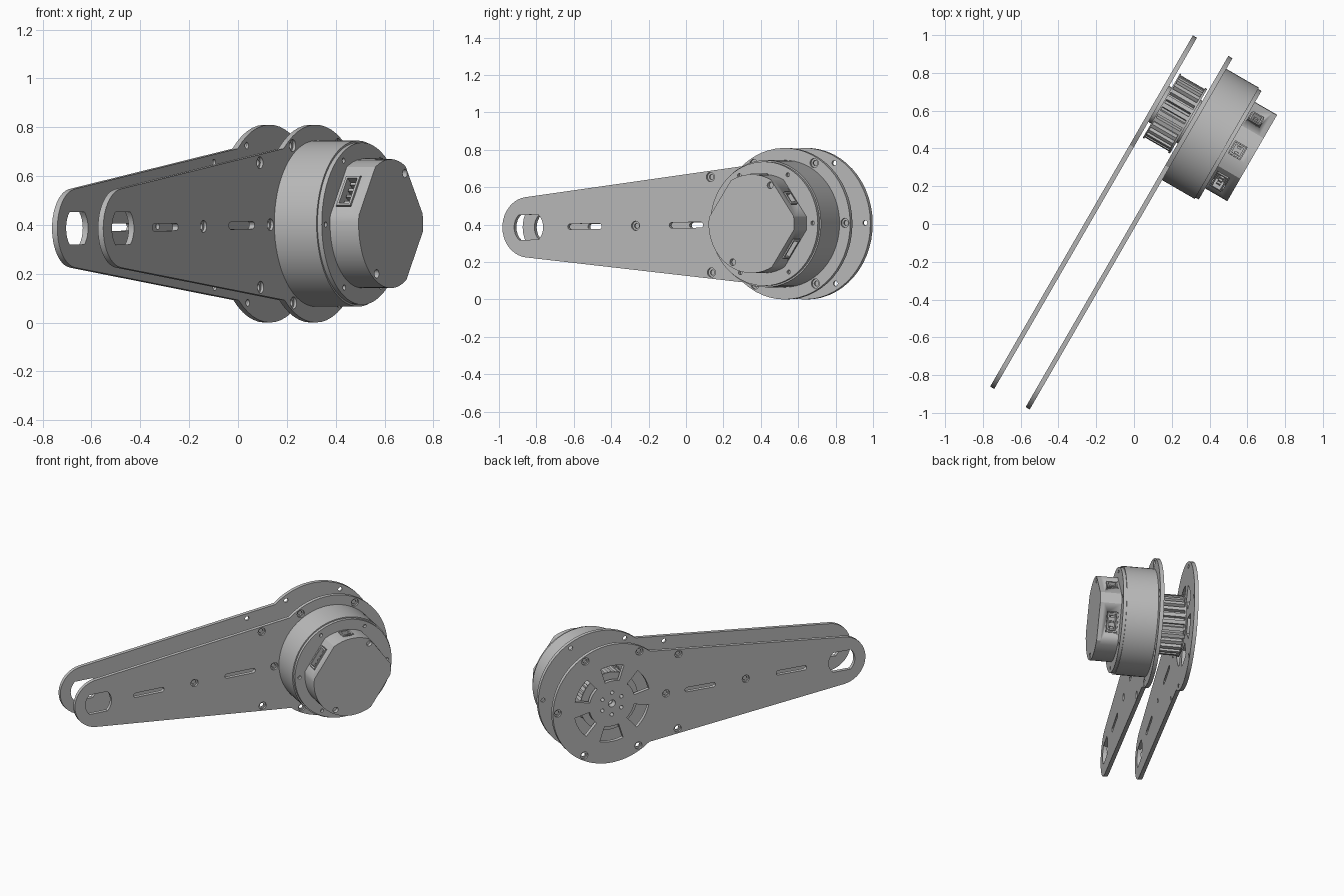
import bpy, bmesh, math
from mathutils import Matrix, Vector

if "Cube" in bpy.data.objects:
    bpy.data.objects.remove(bpy.data.objects["Cube"])

grey = bpy.data.materials.new("plain_grey")
grey.use_nodes = True
grey.diffuse_color = (0.5, 0.5, 0.5, 1)
grey.node_tree.nodes["Principled BSDF"].inputs["Base Color"].default_value = (0.5, 0.5, 0.5, 1)

# Arm frame: X along the arm, Y up, Z out of the motor face, origin on the motor axis
turn = math.radians(60)
along = Vector((math.cos(turn), math.sin(turn), 0))
out = Vector((math.sin(turn), -math.cos(turn), 0))
up = Vector((0, 0, 1))
FRAME = (Matrix.Translation((0.308, 0.533, 0.405))
         @ Matrix((along, up, out)).transposed().to_4x4()
         @ Matrix.Rotation(0.012, 4, 'Z'))


def arc(x, y, r, start, end, steps):
    angles = [math.radians(start + (end - start) * i / steps) for i in range(steps + 1)]
    return [(x + r * math.cos(a), y + r * math.sin(a)) for a in angles]


def circle(x, y, r, steps=16):
    return arc(x, y, r, 0, 360, steps)[:-1]


def ring(radius, hole, start=0):
    """Six round holes spaced evenly about the axis."""
    spots = circle(0, 0, radius, 6) if start == 0 else arc(0, 0, radius, start, start + 300, 5)
    return [circle(x, y, hole) for x, y in spots]


def slot(x, half, r):
    return arc(x + half - r, 0, r, -90, 90, 6) + arc(x - half + r, 0, r, 90, 270, 6)


def slab(name, outline, low, high, holes=(), place=FRAME):
    """Extrude a flat outline with holes from depth low to depth high."""
    curve = bpy.data.curves.new(name, 'CURVE')
    curve.dimensions = '2D'
    curve.fill_mode = 'BOTH'
    curve.extrude = (high - low) / 2
    for loop in [outline, *holes]:
        spline = curve.splines.new('POLY')
        spline.points.add(len(loop) - 1)
        for point, (x, y) in zip(spline.points, loop):
            point.co = (x, y, 0, 1)
        spline.use_cyclic_u = True
    temp = bpy.data.objects.new(name + "_outline", curve)
    bpy.context.collection.objects.link(temp)
    bpy.context.view_layer.update()
    mesh = bpy.data.meshes.new_from_object(temp.evaluated_get(bpy.context.evaluated_depsgraph_get()))
    bpy.data.objects.remove(temp)
    bm = bmesh.new()
    bm.from_mesh(mesh)
    bmesh.ops.remove_doubles(bm, verts=bm.verts, dist=1e-5)
    bmesh.ops.recalc_face_normals(bm, faces=bm.faces)
    bmesh.ops.translate(bm, verts=bm.verts, vec=(0, 0, (low + high) / 2))
    bm.to_mesh(mesh)
    bm.free()
    mesh.name = name
    mesh.materials.clear()
    mesh.materials.append(grey)
    obj = bpy.data.objects.new(name, mesh)
    bpy.context.collection.objects.link(obj)
    obj.matrix_world = place
    bpy.ops.object.select_all(action='DESELECT')
    obj.select_set(True)
    bpy.context.view_layer.objects.active = obj
    bpy.ops.object.shade_smooth_by_angle(angle=math.radians(30))
    return obj


def carve(obj, cutters):
    """Cut box-shaped pockets and remove the cutters."""
    for cutter in cutters:
        mod = obj.modifiers.new("pocket", 'BOOLEAN')
        mod.operation = 'DIFFERENCE'
        mod.object = cutter
        mod.solver = 'EXACT'
        bpy.context.view_layer.objects.active = obj
        bpy.ops.object.modifier_apply(modifier=mod.name)
        bpy.data.objects.remove(cutter)


# Arm plates: a large disc tapering to a small round end
END = -1.58
plate = arc(0, 0, 0.405, -130, 130, 40) + arc(END, 0, 0.162, 96.4, 263.6, 20)
flat = 48
end_hole = (arc(END, 0, 0.09, -flat, flat, 8) + arc(END, 0, 0.09, 180 - flat, 180 + flat, 8))
openings = [end_hole, slot(-1.234, 0.105, 0.015), slot(-0.607, 0.105, 0.015)]


def bolt_holes(r):
    side = [circle(x, y, r) for x, y in ((-0.455, 0.255), (-0.455, -0.255), (-0.92, 0))]
    return side + ring(0.372, r)


# Windows and hub holes of the back plate
windows = [arc(0, 0, 0.26, a - 18, a + 18, 8) + arc(0, 0, 0.155, a + 18, a - 18, 6)
           for a in range(30, 390, 60)]
hub_holes = [circle(0, 0, 0.024)] + ring(0.075, 0.012, 30)
back_holes = openings + windows + hub_holes

slab("front_plate_outer", plate, 0, 0.0125, openings + bolt_holes(0.025))
slab("front_plate_inner", plate, -0.0125, 0, openings + bolt_holes(0.014))
slab("back_plate_inner", plate, -0.217, -0.2045, back_holes + bolt_holes(0.014))
slab("back_plate_outer", plate, -0.2295, -0.217, back_holes + bolt_holes(0.025))

# Toothed pulley between the plates
TEETH = 26
tooth_outline = []
for i in range(TEETH):
    for step, r in ((0, 0.19), (0.5, 0.19), (0.6, 0.168), (0.9, 0.168)):
        a = 2 * math.pi * (i + step) / TEETH
        tooth_outline.append((r * math.cos(a), r * math.sin(a)))
bore = [circle(0, 0, 0.02)]
slab("pulley_teeth", tooth_outline, -0.18, -0.034, bore)
slab("pulley_back_flange", circle(0, 0, 0.197, 40), -0.188, -0.18, bore)
slab("pulley_front_flange", circle(0, 0, 0.197, 40), -0.034, -0.022, bore)
slab("pulley_back_hub", circle(0, 0, 0.11, 32), -0.2045, -0.188, hub_holes)
slab("pulley_front_hub", circle(0, 0, 0.13, 32), -0.022, -0.0125)

# Motor drum with a stepped rim and six screw holes
slab("motor_drum", circle(0, 0, 0.34, 64), 0.0125, 0.212)
slab("motor_rim", circle(0, 0, 0.332, 64), 0.212, 0.232, ring(0.30, 0.011))

# Motor cap: round with three flats
HALF = 27
cap = []
for start, end in ((-35 + HALF, 35 - HALF), (35 + HALF, 145 - HALF), (145 + HALF, 325 - HALF)):
    cap += arc(0, 0, 0.264, start, end, max(2, int((end - start) / 6)))
screws = [circle(x, y, 0.018) for x, y in ((0.118, 0.204), (-0.118, -0.204))]
cap_base = slab("motor_cap", cap, 0.232, 0.342)
slab("motor_cap_top", cap, 0.342, 0.367, screws)

# Sockets in the cap wall, each a pocket with a shell and pins
SOCKETS = ((145, 0.235, 0.075, 4), (90, 0.262, 0.038, 2), (35, 0.235, 0.042, 2), (-35, 0.235, 0.065, 3))


def box(half_x, half_y, x=0, y=0):
    return [(x - half_x, y - half_y), (x + half_x, y - half_y),
            (x + half_x, y + half_y), (x - half_x, y + half_y)]


cutters = []
for number, (angle, wall, half, pins) in enumerate(SOCKETS):
    # Local X runs along the wall, local Y along the motor axis, local Z outward
    facing = Matrix(((0, 0, 1), (1, 0, 0), (0, 1, 0))).to_4x4()
    place = (FRAME @ Matrix.Rotation(math.radians(angle), 4, 'Z')
             @ Matrix.Translation((wall, 0, 0.28)) @ facing)
    cutters.append(slab("pocket_cutter", box(half, 0.036), -0.05, 0.05, place=place))
    slab(f"socket_shell_{number}", box(half - 0.004, 0.033), -0.05, 0.006,
         [box(half - 0.014, 0.023)], place)
    for i in range(pins):
        x = (i - (pins - 1) / 2) * 1.6 * half / pins
        slab(f"socket_pin_{number}_{i}", box(0.006, 0.012, x), -0.05, -0.012, place=place)
carve(cap_base, cutters)
